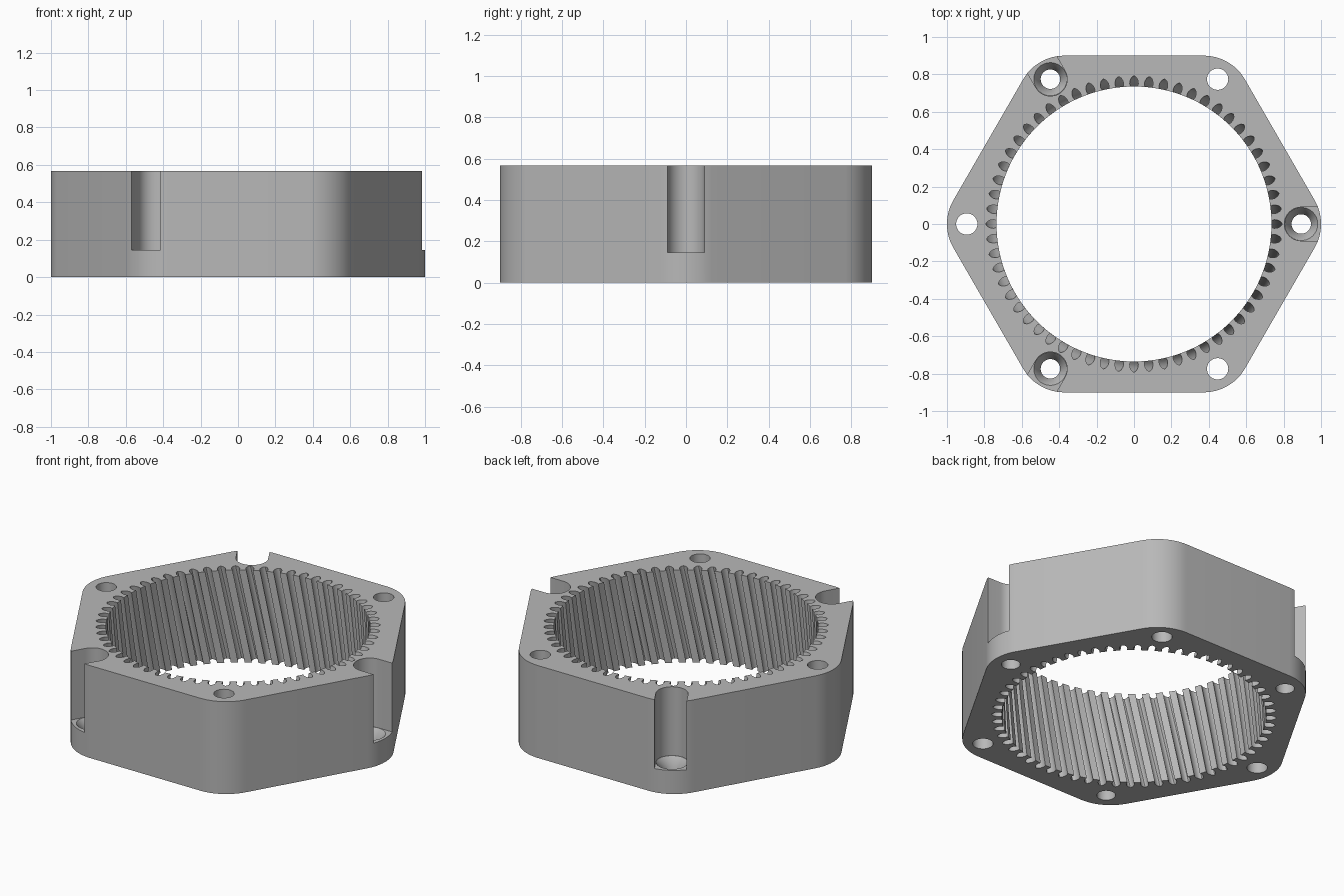
import bpy
import bmesh
from math import cos, sin, pi, radians

cube = bpy.data.objects.get("Cube")
if cube:
    bpy.data.objects.remove(cube, do_unlink=True)

HEIGHT = 0.567
TEETH = 60
TWIST = radians(8.5)      # helix turn over the full height
BOLT_R = 0.894
SEAT_Z = 0.145

grey = bpy.data.materials.new("plain_grey")
grey.use_nodes = True
grey.diffuse_color = (0.48, 0.48, 0.48, 1)
grey.node_tree.nodes["Principled BSDF"].inputs["Base Color"].default_value = (0.48, 0.48, 0.48, 1)


def loft(name, sections):
    """Closed solid through a list of equal-length 3D loops, bottom to top."""
    bm = bmesh.new()
    loops = [[bm.verts.new(p) for p in s] for s in sections]
    n = len(loops[0])
    for low, high in zip(loops, loops[1:]):
        for i in range(n):
            j = (i + 1) % n
            bm.faces.new((low[i], low[j], high[j], high[i]))
    bm.faces.new(loops[0][::-1])
    bm.faces.new(loops[-1])
    bmesh.ops.recalc_face_normals(bm, faces=bm.faces)
    mesh = bpy.data.meshes.new(name)
    bm.to_mesh(mesh)
    bm.free()
    mesh.materials.append(grey)
    ob = bpy.data.objects.new(name, mesh)
    bpy.context.collection.objects.link(ob)
    return ob


def arc(cx, cy, r, start, end, steps):
    return [(cx + r * cos(start + (end - start) * i / steps),
             cy + r * sin(start + (end - start) * i / steps)) for i in range(steps + 1)]


def prism(name, outline, z0, z1):
    return loft(name, [[(x, y, z) for x, y in outline] for z in (z0, z1)])


def lathe(name, x, y, profile, n=40):
    return loft(name, [[(x + r * cos(2 * pi * i / n), y + r * sin(2 * pi * i / n), z)
                        for i in range(n)] for r, z in profile])


# Hexagonal housing with rounded corners
outline = []
for k in range(6):
    a = k * pi / 3
    outline += arc(0.746 * cos(a), 0.746 * sin(a), 0.254, a - pi / 6, a + pi / 6, 12)
housing = prism("ring_gear_housing", outline, 0, HEIGHT)

# Toothed bore: one tooth space repeated round the circle, twisted upwards
half = [(0.018, 0.735), (0.023, 0.75), (0.022, 0.765), (0.015, 0.781), (0.007, 0.789)]
space = [(-w, r) for w, r in half] + [(0, 0.792)] + [(w, r) for w, r in half[::-1]]
space.append((0.735 * pi / TEETH, 0.735))
polar = [(r, pi / 2 + w / r + 2 * pi * t / TEETH) for t in range(TEETH) for w, r in space]
layers = []
for i in range(13):
    z = -0.05 + (HEIGHT + 0.1) * i / 12
    turn = TWIST * (z / HEIGHT - 1)
    layers.append([(r * cos(a + turn), r * sin(a + turn), z) for r, a in polar])
cutters = [loft("bore_cutter", layers)]

# Bolt holes: alternate corners have a countersunk seat and an open slot
for k in range(6):
    a = k * pi / 3
    x, y = BOLT_R * cos(a), BOLT_R * sin(a)
    if k % 2:
        cutters.append(lathe("hole_cutter", x, y, [(0.057, -0.1), (0.057, HEIGHT + 0.1)]))
        continue
    cutters.append(lathe("countersink_cutter", x, y,
                         [(0.052, -0.1), (0.052, 0.095), (0.0885, SEAT_Z), (0.0885, 0.3)]))
    slot = arc(BOLT_R, 0, 0.09, pi / 2, 3 * pi / 2, 20) + [(1.2, -0.09), (1.2, 0.09)]
    slot = [(u * cos(a) - v * sin(a), u * sin(a) + v * cos(a)) for u, v in slot]
    cutters.append(prism("slot_cutter", slot, SEAT_Z, HEIGHT + 0.1))

# Cut everything out of the housing
for ob in bpy.context.selected_objects:
    ob.select_set(False)
housing.select_set(True)
bpy.context.view_layer.objects.active = housing
for cutter in cutters:
    cutter.hide_render = True
    mod = housing.modifiers.new("cut", 'BOOLEAN')
    mod.operation = 'DIFFERENCE'
    mod.solver = 'EXACT'
    mod.object = cutter
    bpy.ops.object.modifier_apply(modifier=mod.name)
    bpy.data.objects.remove(cutter, do_unlink=True)

bpy.ops.object.shade_smooth_by_angle(angle=radians(40))
